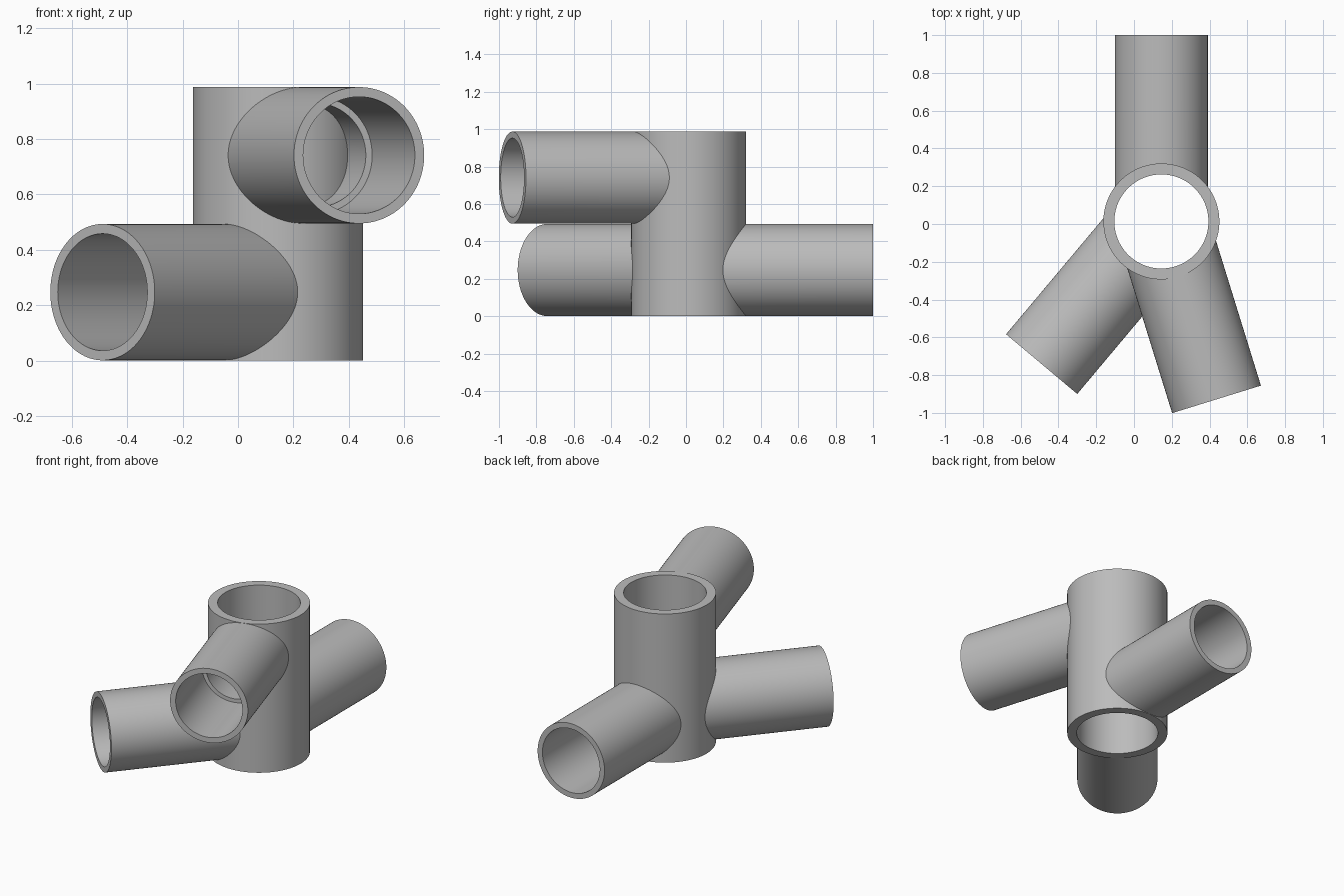
import bpy, bmesh
from math import sin, cos, pi, sqrt, radians
from mathutils import Vector

cube = bpy.data.objects.get("Cube")
if cube:
    bpy.data.objects.remove(cube, do_unlink=True)

grey = bpy.data.materials.new("mid grey")
grey.use_nodes = True
colour = (0.5, 0.5, 0.5, 1)
grey.diffuse_color = colour
grey.node_tree.nodes["Principled BSDF"].inputs["Base Color"].default_value = colour

SEGMENTS = 128
HUB = Vector((0.145, 0.0135, 0))
HUB_R, HUB_BORE, HEIGHT = 0.307, 0.249, 0.988
PIPE_R, SOCKET_R, BORE_R = 0.246, 0.211, 0.187
PIPE_END, SOCKET_FLOOR = 0.986, 0.465


def make_object(name, rings, closed):
    """Skin a list of vertex rings, optionally joining the last to the first."""
    bm = bmesh.new()
    loops = [[bm.verts.new(p) for p in ring] for ring in rings]
    pairs = list(zip(loops, loops[1:]))
    if closed:
        pairs.append((loops[-1], loops[0]))
    for a, b in pairs:
        for i in range(SEGMENTS):
            j = (i + 1) % SEGMENTS
            bm.faces.new((a[i], a[j], b[j], b[i]))
    bmesh.ops.recalc_face_normals(bm, faces=bm.faces)
    mesh = bpy.data.meshes.new(name)
    bm.to_mesh(mesh)
    bm.free()
    mesh.materials.append(grey)
    obj = bpy.data.objects.new(name, mesh)
    bpy.context.collection.objects.link(obj)
    bpy.ops.object.select_all(action="DESELECT")
    obj.select_set(True)
    bpy.context.view_layer.objects.active = obj
    bpy.ops.object.shade_smooth_by_angle(angle=radians(30))
    return obj


def circle(radius):
    return [(radius * cos(2 * pi * i / SEGMENTS), radius * sin(2 * pi * i / SEGMENTS))
            for i in range(SEGMENTS)]


# Upright open sleeve
profile = [(HUB_R, 0), (HUB_R, HEIGHT), (HUB_BORE, HEIGHT), (HUB_BORE, 0)]
make_object("hub_sleeve",
            [[HUB + Vector((x, y, z)) for x, y in circle(r)] for r, z in profile], True)


def socket_pipe(name, direction, z):
    """Stepped socket whose inner end is coped to the round hub."""
    along = Vector((*direction, 0)).normalized()
    across = Vector((-along.y, along.x, 0))
    centre = HUB + Vector((0, 0, z))
    # None marks a ring that follows the hub wall
    steps = [(PIPE_R, None), (PIPE_R, PIPE_END), (SOCKET_R, PIPE_END),
             (SOCKET_R, SOCKET_FLOOR), (BORE_R, SOCKET_FLOOR), (BORE_R, None)]
    rings = []
    for radius, reach in steps:
        ring = []
        for u, v in circle(radius):
            t = sqrt(HUB_R ** 2 - u ** 2) - 0.002 if reach is None else reach
            ring.append(centre + along * t + across * u + Vector((0, 0, v)))
        rings.append(ring)
    make_object(name, rings, True)


# Two low branches and one high branch
low, high = HEIGHT / 4, HEIGHT * 3 / 4
socket_pipe("back_pipe", (0, 1), low)
socket_pipe("front_right_pipe", (-0.643, -0.766), low)
socket_pipe("front_left_upper_pipe", (0.296, -0.955), high)
